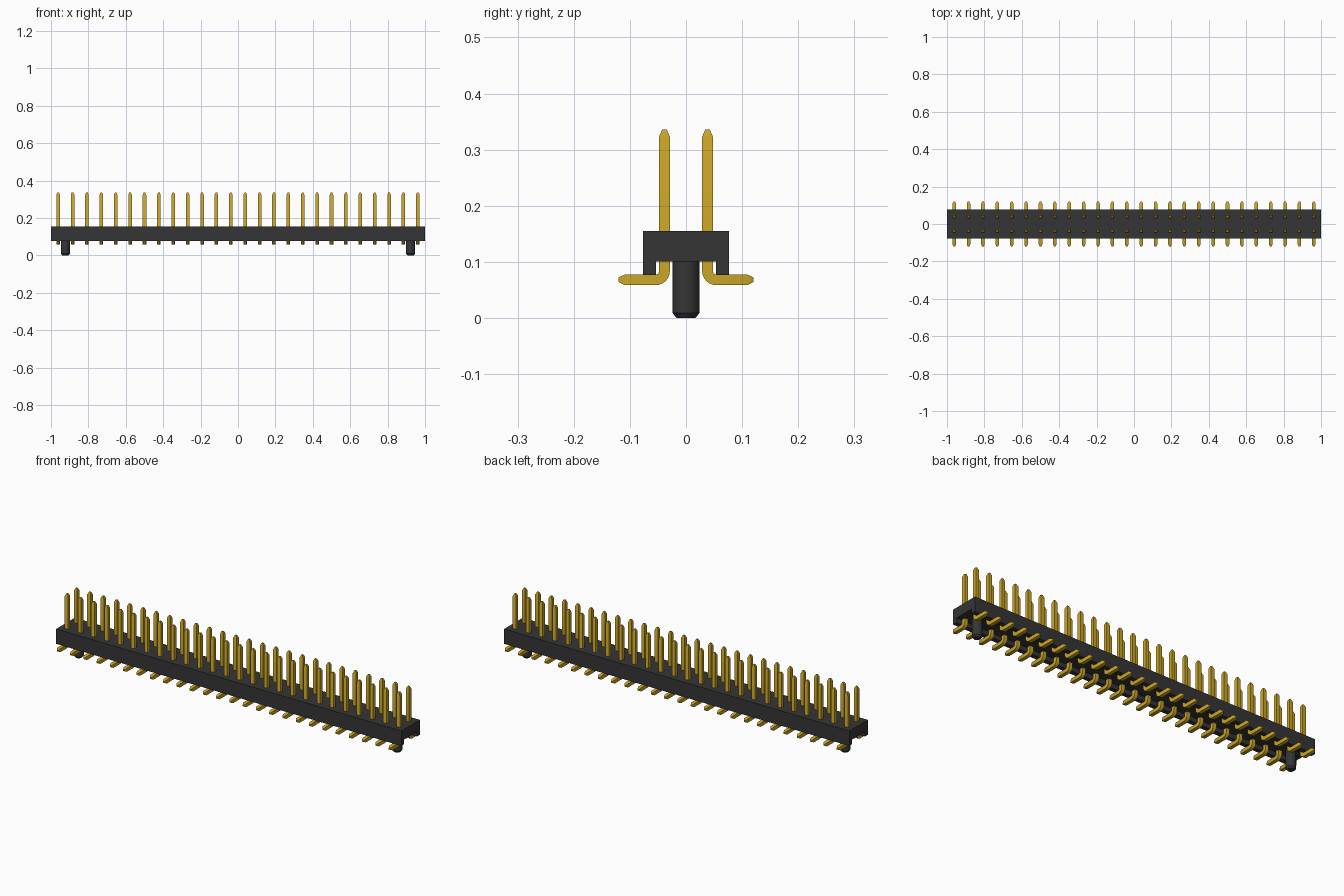
import bpy, bmesh, math

cube = bpy.data.objects.get("Cube")
if cube:
    bpy.data.objects.remove(cube, do_unlink=True)


def material(name, rgb, rough, metal=0.0):
    m = bpy.data.materials.new(name)
    m.use_nodes = True
    m.diffuse_color = (*rgb, 1)
    bsdf = next(n for n in m.node_tree.nodes if n.type == 'BSDF_PRINCIPLED')
    bsdf.inputs["Base Color"].default_value = (*rgb, 1)
    bsdf.inputs["Roughness"].default_value = rough
    bsdf.inputs["Metallic"].default_value = metal
    return m


BLACK = material("black plastic", (0.036, 0.036, 0.036), 0.6)
GOLD = material("gold metal", (0.60, 0.38, 0.02), 0.4)


def add_object(name, bm, mat):
    bmesh.ops.recalc_face_normals(bm, faces=bm.faces[:])
    mesh = bpy.data.meshes.new(name)
    bm.to_mesh(mesh)
    bm.free()
    mesh.materials.append(mat)
    ob = bpy.data.objects.new(name, mesh)
    bpy.context.collection.objects.link(ob)
    return ob


def skin(bm, rings):
    """Join equal rings of points into a closed tube."""
    loops = [[bm.verts.new(p) for p in ring] for ring in rings]
    n = len(loops[0])
    for a, b in zip(loops, loops[1:]):
        for i in range(n):
            j = (i + 1) % n
            bm.faces.new((a[i], a[j], b[j], b[i]))
    bm.faces.new(loops[0])
    bm.faces.new(loops[-1])


def shade(ob):
    bpy.ops.object.select_all(action='DESELECT')
    ob.select_set(True)
    bpy.context.view_layer.objects.active = ob
    bpy.ops.object.shade_smooth_by_angle(angle=math.radians(30))


COLUMNS = 26
PITCH = 2 / COLUMNS
FIRST = -1 + PITCH / 2

# Housing: inverted channel running the full length
channel = [(-0.0768, 0.077), (-0.0768, 0.155), (0.0768, 0.155), (0.0768, 0.077),
           (0.0535, 0.077), (0.0535, 0.101), (-0.0535, 0.101), (-0.0535, 0.077)]
bm = bmesh.new()
skin(bm, [[(x, y, z) for y, z in channel] for x in (-1, 1)])
add_object("housing", bm, BLACK)

# Pin: square wire with pointed ends and a bend outwards at the bottom
HALF, TIP = 0.0095, 0.0042
PIN_Y, FOOT_Z, BEND = -0.0384, 0.068, 0.0155
# Each section: y, z, direction angle of the cross-section, half width
sections = [(PIN_Y, 0.336, 0, TIP), (PIN_Y, 0.323, 0, HALF)]
for i in range(7):
    a = -math.pi / 2 * i / 6
    sections.append((PIN_Y - BEND + BEND * math.cos(a),
                     FOOT_Z + BEND + BEND * math.sin(a), a, HALF))
sections += [(-0.109, FOOT_Z, -math.pi / 2, HALF),
             (-0.120, FOOT_Z, -math.pi / 2, TIP)]
rings = []
for y, z, a, h in sections:
    dy, dz = h * math.cos(a), h * math.sin(a)
    rings.append([(FIRST - h, y - dy, z - dz), (FIRST + h, y - dy, z - dz),
                  (FIRST + h, y + dy, z + dz), (FIRST - h, y + dy, z + dz)])
bm = bmesh.new()
skin(bm, rings)
pins = add_object("pins", bm, GOLD)
shade(pins)

# Repeat the pin along the housing, then mirror to the back row
array = pins.modifiers.new("columns", 'ARRAY')
array.count = COLUMNS
array.use_relative_offset = False
array.use_constant_offset = True
array.constant_offset_displace = (PITCH, 0, 0)
mirror = pins.modifiers.new("rows", 'MIRROR')
mirror.use_axis = (False, True, False)

# Locating pegs: round posts with a chamfered lower end
for name, x in (("right_peg", FIRST + PITCH / 2), ("left_peg", -FIRST - PITCH / 2)):
    rings = []
    for z, r in ((0, 0.017), (0.009, 0.024), (0.105, 0.024)):
        rings.append([(x + r * math.cos(t * math.tau / 32),
                       r * math.sin(t * math.tau / 32), z) for t in range(32)])
    bm = bmesh.new()
    skin(bm, rings)
    shade(add_object(name, bm, BLACK))
